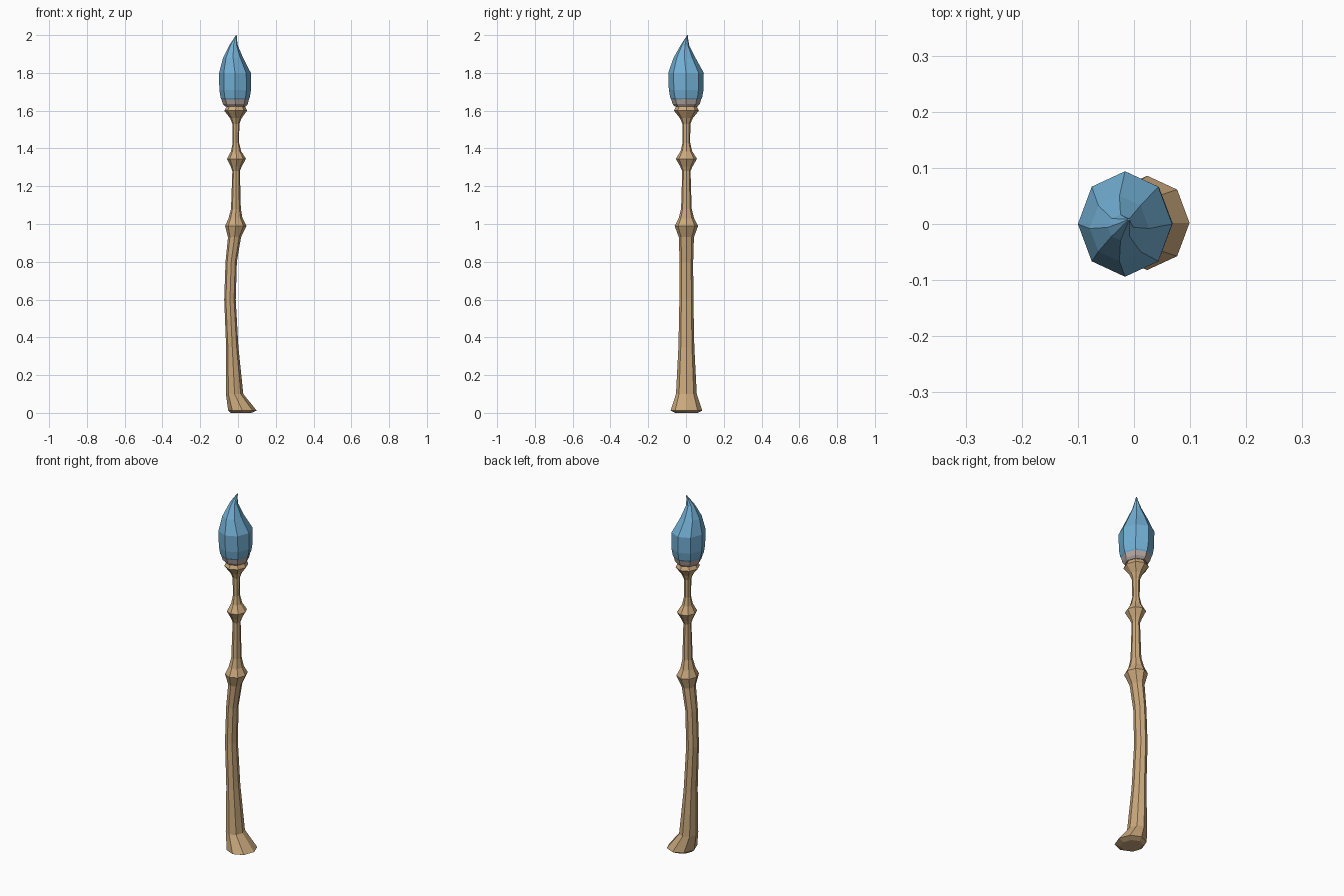
import bpy, bmesh, math


def material(name, color):
    m = bpy.data.materials.new(name)
    m.diffuse_color = (*color, 1)
    return m


def lathe(name, rings, mat, sides=8):
    """Loft octagonal rings given as (z, centre x, centre y, radius x, radius y)."""
    bm = bmesh.new()
    loops = []
    for z, cx, cy, rx, ry in rings:
        loops.append([bm.verts.new((cx + rx * math.cos(2 * math.pi * i / sides),
                                    cy + ry * math.sin(2 * math.pi * i / sides), z))
                      for i in range(sides)])
    for a, b in zip(loops, loops[1:]):
        for i in range(sides):
            j = (i + 1) % sides
            bm.faces.new((a[i], a[j], b[j], b[i]))
    bm.faces.new(loops[0][::-1])
    bm.faces.new(loops[-1])
    me = bpy.data.meshes.new(name)
    bm.to_mesh(me)
    bm.free()
    me.materials.append(mat)
    ob = bpy.data.objects.new(name, me)
    bpy.context.collection.objects.link(ob)
    return ob


wood = material("tan wood", (0.60, 0.40, 0.205))
blue = material("sky blue", (0.17, 0.43, 0.66))
grey = material("warm grey", (0.45, 0.38, 0.35))

# Curved shaft with flared foot and three knots: z, left x, right x, y radius
shaft = [
    (0.0, -0.04, 0.07, 0.06), (0.012, -0.052, 0.099, 0.084),
    (0.10, -0.064, 0.028, 0.055),
    (0.35, -0.063, 0.002, 0.042), (0.60, -0.073, -0.012, 0.037),
    (0.80, -0.066, -0.006, 0.036), (0.93, -0.053, 0.016, 0.040),
    (0.99, -0.068, 0.045, 0.062), (1.03, -0.050, 0.024, 0.041),
    (1.08, -0.037, 0.015, 0.028), (1.28, -0.030, 0.010, 0.022),
    (1.305, -0.039, 0.020, 0.033), (1.345, -0.058, 0.042, 0.056),
    (1.385, -0.037, 0.017, 0.031), (1.43, -0.028, 0.006, 0.020),
    (1.53, -0.030, 0.007, 0.021), (1.56, -0.042, 0.019, 0.034),
    (1.60, -0.073, 0.048, 0.066), (1.63, -0.055, 0.034, 0.050),
]
lathe("shaft", [(z, (l + r) / 2, 0.002, (r - l) / 2, ry)
                for z, l, r, ry in shaft], wood)

# Collar between shaft and tip
lathe("collar", [(1.622, -0.013, 0.001, 0.055, 0.060),
                 (1.635, -0.014, 0.001, 0.066, 0.072),
                 (1.665, -0.015, 0.001, 0.074, 0.080)], grey)

# Bulb shaped tip ending in a bent point
lathe("flame_tip", [
    (1.655, -0.015, 0.001, 0.070, 0.076),
    (1.668, -0.015, 0.001, 0.077, 0.084),
    (1.71, -0.015, 0.001, 0.084, 0.092),
    (1.80, -0.016, 0.000, 0.084, 0.094),
    (1.88, -0.026, -0.008, 0.053, 0.058),
    (1.945, -0.024, -0.006, 0.023, 0.023),
    (1.975, -0.016, 0.001, 0.011, 0.011),
    (2.0, -0.009, 0.008, 0.002, 0.002)], blue)
